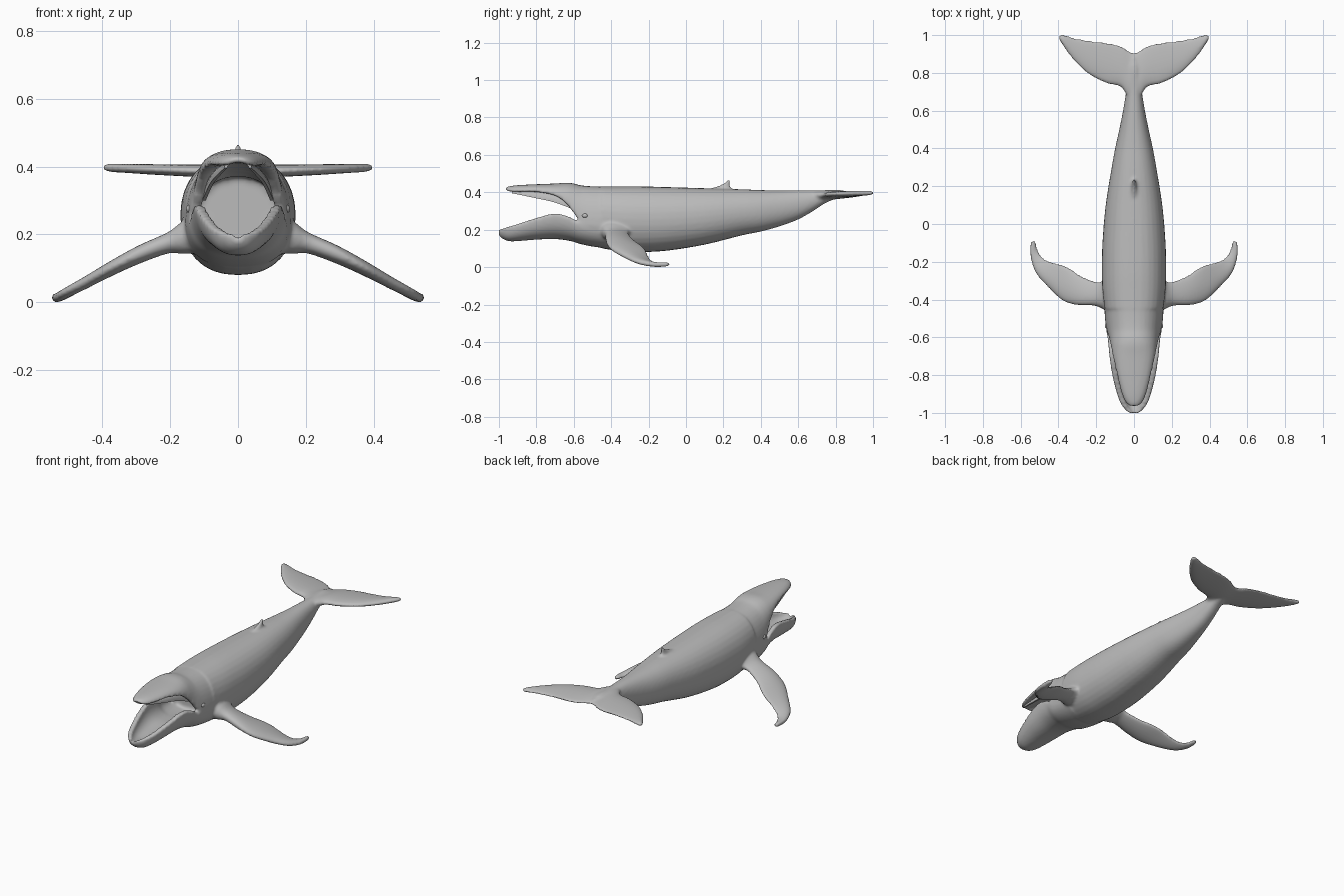
import bpy, bmesh
from math import sin, cos, pi, copysign
from mathutils import Vector

cube = bpy.data.objects.get("Cube")
if cube:
    bpy.data.objects.remove(cube, do_unlink=True)

skin = bpy.data.materials.new("grey_skin")
skin.use_nodes = True
grey = (0.5, 0.5, 0.5, 1)
skin.diffuse_color = grey
skin.node_tree.nodes["Principled BSDF"].inputs["Base Color"].default_value = grey


def loft(name, rings):
    """Skin a list of closed rings and cap both ends."""
    bm = bmesh.new()
    loops = [[bm.verts.new(p) for p in ring] for ring in rings]
    n = len(loops[0])
    for a, b in zip(loops, loops[1:]):
        for i in range(n):
            j = (i + 1) % n
            bm.faces.new((a[i], a[j], b[j], b[i]))
    bm.faces.new(loops[0])
    bm.faces.new(loops[-1][::-1])
    bmesh.ops.recalc_face_normals(bm, faces=bm.faces)
    mesh = bpy.data.meshes.new(name)
    bm.to_mesh(mesh)
    bm.free()
    obj = bpy.data.objects.new(name, mesh)
    bpy.context.collection.objects.link(obj)
    mesh.materials.append(skin)
    return obj


def full(v, power=0.85):
    return copysign(abs(v) ** power, v)


def refine(rows, steps=4):
    """Smoothly interpolate between the given section rows."""
    out = []
    for i in range(len(rows) - 1):
        quad = [rows[max(0, min(len(rows) - 1, i + k))] for k in (-1, 0, 1, 2)]
        for s in range(steps):
            t = s / steps
            out.append([0.5 * (2 * b + (c - a) * t + (2 * a - 5 * b + 4 * c - d) * t * t
                               + (3 * b - a - 3 * c + d) * t ** 3) for a, b, c, d in zip(*quad)])
    return out + [list(rows[-1])]


def barrel(y, w, top, bottom, n=32):
    mid, h = (top + bottom) / 2, (top - bottom) / 2
    return [(w * full(cos(2 * pi * i / n)), y, mid + h * full(sin(2 * pi * i / n), 0.95)) for i in range(n)]


def trough(y, w, rim, outer, wall, inner, n=20):
    """Curved shell section: rim at the sides, outer and inner heights in the middle."""
    angles = [pi * i / n for i in range(n + 1)]
    out = [(w * full(cos(a)), y, rim + (outer - rim) * full(sin(a))) for a in angles]
    back = [((w - wall) * full(cos(a)), y, rim + (inner - rim) * full(sin(a))) for a in reversed(angles)]
    return out + back


def foil(x1, y1, x2, y2, z, thick, side=1, n=20):
    """Fin section from leading edge to trailing edge."""
    lead, trail = Vector((x1, y1, z)), Vector((x2, y2, z))
    ring = []
    for i in range(n):
        a = 2 * pi * i / n
        p = lead.lerp(trail, (1 - cos(a)) / 2)
        p.z += thick * sin(a) * (1 + 0.35 * cos(a))
        p.x *= side
        ring.append(p)
    return ring


# Trunk: y, half width, top, bottom
trunk = [(-.45, .156, .432, .10), (-.35, .167, .432, .085), (-.25, .17, .432, .08), (-.1, .167, .428, .088),
         (.1, .15, .422, .12), (.3, .118, .416, .17), (.4, .10, .412, .19), (.5, .078, .41, .218),
         (.6, .058, .41, .255), (.68, .045, .41, .30), (.75, .035, .412, .345), (.82, .025, .413, .37),
         (.88, .008, .40, .385)]
parts = [loft("body", [barrel(*r) for r in refine(trunk)])]

# Jaws: y, half width, rim, outer, wall, inner
upper = [(-.965, .015, .412, .425, .008, .415), (-.95, .04, .405, .431, .018, .412), (-.9, .065, .402, .438, .025, .412),
         (-.8, .09, .402, .443, .03, .41), (-.7, .112, .382, .447, .03, .40), (-.64, .124, .34, .451, .03, .39),
         (-.6, .133, .29, .447, .03, .385), (-.56, .145, .24, .437, .03, .38), (-.5, .154, .22, .432, .03, .37),
         (-.42, .158, .22, .43, .03, .37)]
lower = [(-1.002, .02, .20, .175, .012, .188), (-.985, .045, .205, .155, .022, .187), (-.95, .07, .215, .139, .028, .18),
         (-.9, .09, .23, .139, .03, .175), (-.8, .115, .262, .147, .03, .18), (-.7, .13, .286, .15, .03, .185),
         (-.62, .138, .266, .14, .03, .18), (-.57, .146, .238, .125, .03, .175), (-.5, .152, .23, .11, .03, .17),
         (-.42, .158, .23, .10, .03, .17)]
for name, rows in (("upper_jaw", upper), ("lower_jaw", lower)):
    parts.append(loft(name, [trough(*r) for r in refine(rows)]))

# Flippers and tail flukes: leading x y, trailing x y, height, half thickness
flipper = [(.10, -.47, .10, -.28, .205, .06), (.165, -.45, .165, -.30, .19, .045), (.21, -.433, .20, -.305, .175, .03),
           (.30, -.43, .28, -.275, .14, .026), (.38, -.405, .36, -.22, .10, .022), (.46, -.33, .44, -.20, .056, .018),
           (.52, -.26, .485, -.175, .027, .015), (.547, -.18, .507, -.14, .014, .013),
           (.55, -.12, .518, -.105, .014, .012), (.543, -.092, .528, -.086, .014, .01)]
fluke = [(-.02, .67, -.02, .90, .385, .024), (.03, .67, .025, .915, .385, .022), (.07, .725, .06, .94, .386, .019),
         (.15, .745, .13, .962, .388, .017), (.25, .80, .22, .97, .391, .015), (.33, .88, .30, .983, .394, .013),
         (.38, .95, .355, .999, .396, .012), (.402, .99, .385, 1.004, .397, .01)]
for side, label in ((1, "left"), (-1, "right")):
    for name, rows in (("flipper", flipper), ("fluke", fluke)):
        parts.append(loft(f"{label}_{name}", [foil(*r, side) for r in refine(rows)]))

# Hooked dorsal fin: height, front, back, half width
dorsal = [(.39, .09, .26, .03), (.415, .12, .247, .02), (.435, .175, .236, .012),
          (.452, .208, .236, .009), (.467, .223, .24, .007)]
parts.append(loft("dorsal_fin", [[(w * sin(2 * pi * i / 16), (a + b) / 2 - (b - a) / 2 * cos(2 * pi * i / 16), z)
                                  for i in range(16)] for z, a, b, w in refine(dorsal)]))

# Blend the parts into one continuous skin
bpy.ops.object.select_all(action="DESELECT")
for p in parts:
    p.select_set(True)
body = parts[0]
bpy.context.view_layer.objects.active = body
bpy.ops.object.join()
blend = body.modifiers.new("blend", "REMESH")
blend.mode = "VOXEL"
blend.voxel_size = 0.008
soften = body.modifiers.new("soften", "SMOOTH")
soften.factor = 0.5
soften.iterations = 5
bpy.ops.object.convert(target="MESH")
bpy.ops.object.shade_smooth_by_angle(angle=1.2)

# Baleen hanging inside the upper jaw
baleen = [(-.93, .04, .395, .418, .008, .41), (-.8, .068, .368, .415, .01, .405),
          (-.7, .085, .345, .41, .01, .395), (-.58, .105, .30, .40, .01, .385)]
curtain = loft("baleen", [trough(*r) for r in refine(baleen)])
curtain.select_set(True)

# Eyes
for side, label in ((1, "left"), (-1, "right")):
    bpy.ops.mesh.primitive_uv_sphere_add(segments=16, ring_count=10, radius=0.013, location=(side * .143, -.54, .275))
    eye = bpy.context.object
    eye.name = f"{label}_eye"
    eye.scale = (0.8, 1.2, 0.9)
    eye.data.materials.append(skin)
    bpy.ops.object.shade_smooth_by_angle()
bpy.ops.object.select_all(action="DESELECT")
curtain.select_set(True)
bpy.context.view_layer.objects.active = curtain
bpy.ops.object.shade_smooth_by_angle()
